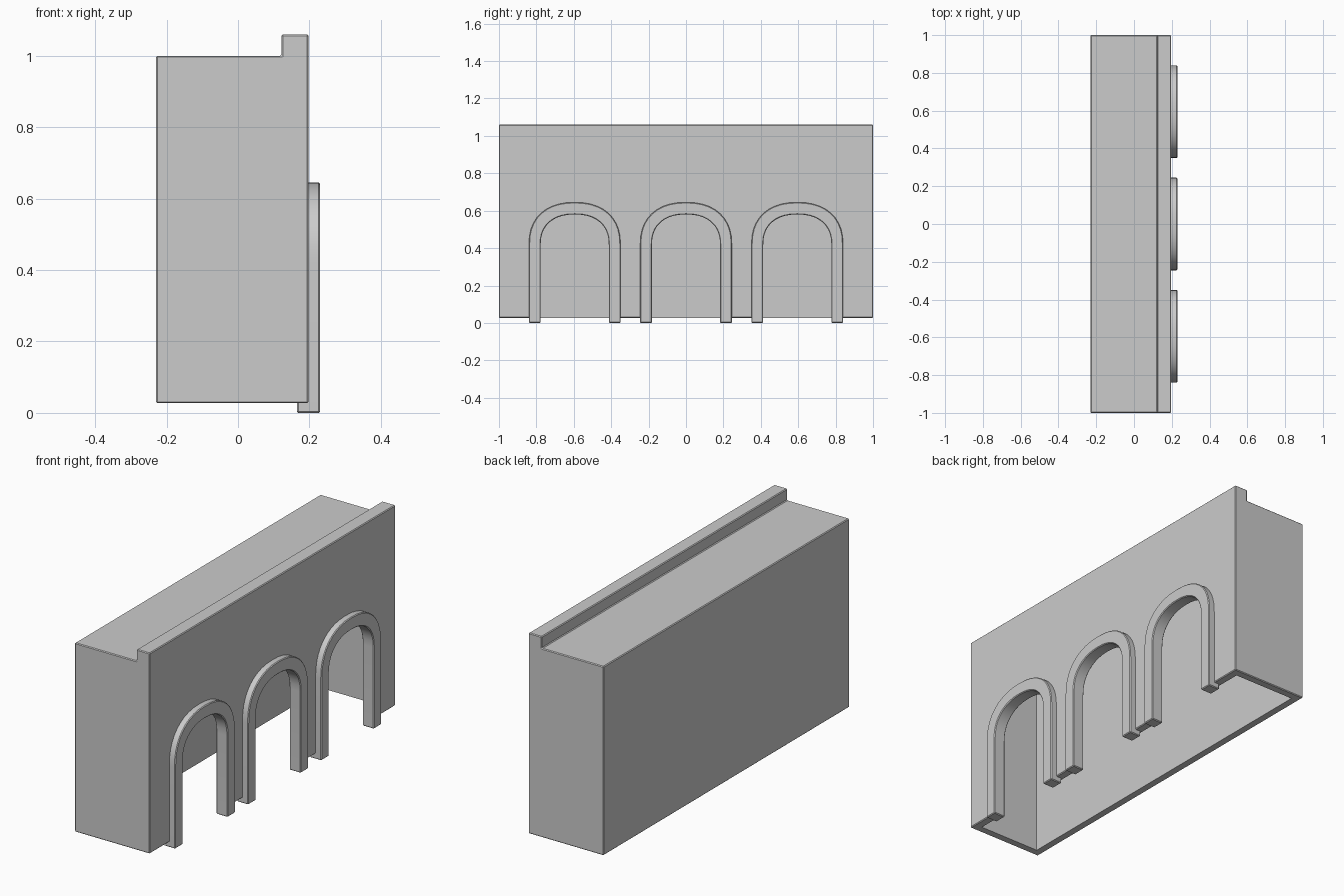
import bpy, bmesh, math
from mathutils import Vector

cube = bpy.data.objects.get("Cube")
if cube:
    bpy.data.objects.remove(cube, do_unlink=True)

stone = bpy.data.materials.new("pale_grey")
stone.use_nodes = True
GREY = (0.6, 0.6, 0.6, 1)
stone.diffuse_color = GREY
stone.node_tree.nodes["Principled BSDF"].inputs["Base Color"].default_value = GREY

BASE, WALL = 0.027, 0.04
BACK, FACE = -0.23, 0.197


def prism(name, outline, offset):
    """Extrude a closed 3D outline along an offset vector."""
    bm = bmesh.new()
    face = bm.faces.new([bm.verts.new(p) for p in outline])
    moved = bmesh.ops.extrude_face_region(bm, geom=[face])["geom"]
    verts = [v for v in moved if isinstance(v, bmesh.types.BMVert)]
    bmesh.ops.translate(bm, verts=verts, vec=Vector(offset))
    bmesh.ops.recalc_face_normals(bm, faces=bm.faces)
    mesh = bpy.data.meshes.new(name)
    bm.to_mesh(mesh)
    bm.free()
    obj = bpy.data.objects.new(name, mesh)
    bpy.context.collection.objects.link(obj)
    mesh.materials.append(stone)
    return obj


def apply(obj, mod):
    bpy.ops.object.select_all(action="DESELECT")
    bpy.context.view_layer.objects.active = obj
    obj.select_set(True)
    bpy.ops.object.modifier_apply(modifier=mod.name)


def bevel(obj, width):
    mod = obj.modifiers.new("soft_edges", "BEVEL")
    mod.width, mod.segments = width, 1
    mod.limit_method, mod.angle_limit = "ANGLE", math.radians(40)
    apply(obj, mod)


def cut(obj, cutter):
    mod = obj.modifiers.new("cut", "BOOLEAN")
    mod.operation, mod.object, mod.solver = "DIFFERENCE", cutter, "EXACT"
    apply(obj, mod)
    bpy.data.objects.remove(cutter, do_unlink=True)


def arch_line(y, half, top, bottom, spring=0.42, steps=20):
    """Points of a softly squared arch, from one foot to the other, as (y, z)."""
    pts = [(y + half, bottom)]
    for i in range(steps + 1):
        a = math.pi * i / steps
        c, s = math.cos(a), math.sin(a)
        pts.append((y + math.copysign(abs(c) ** 0.87, c) * half,
                    spring + max(s, 0) ** 0.87 * (top - spring)))
    return pts + [(y - half, bottom)]


# Body with the raised parapet along its face
section = [(BACK, BASE), (FACE, BASE), (FACE, 1.06), (0.122, 1.06), (0.122, 1), (BACK, 1)]
body = prism("arcade_body", [(x, -1, z) for x, z in section], (0, 2, 0))
bevel(body, 0.004)

# Hollow inside, open underneath
inner = [(BACK + WALL, -0.1), (FACE - WALL, -0.1), (FACE - WALL, 1 - WALL), (BACK + WALL, 1 - WALL)]
cut(body, prism("hollow", [(x, -1 + WALL, z) for x, z in inner], (0, 2 - 2 * WALL, 0)))

# Three openings, each with a raised surround
for label, y in (("front", -0.595), ("middle", 0), ("back", 0.595)):
    opening = arch_line(y, 0.2, 0.6, -0.1)
    cut(body, prism("opening", [(0.1, *p) for p in opening], (0.2, 0, 0)))
    ring = arch_line(y, 0.245, 0.645, 0) + arch_line(y, 0.182, 0.58, 0)[::-1]
    surround = prism(label + "_arch_surround", [(0.165, *p) for p in ring], (0.065, 0, 0))
    bevel(surround, 0.004)
    bpy.ops.object.shade_smooth_by_angle(angle=math.radians(30))
